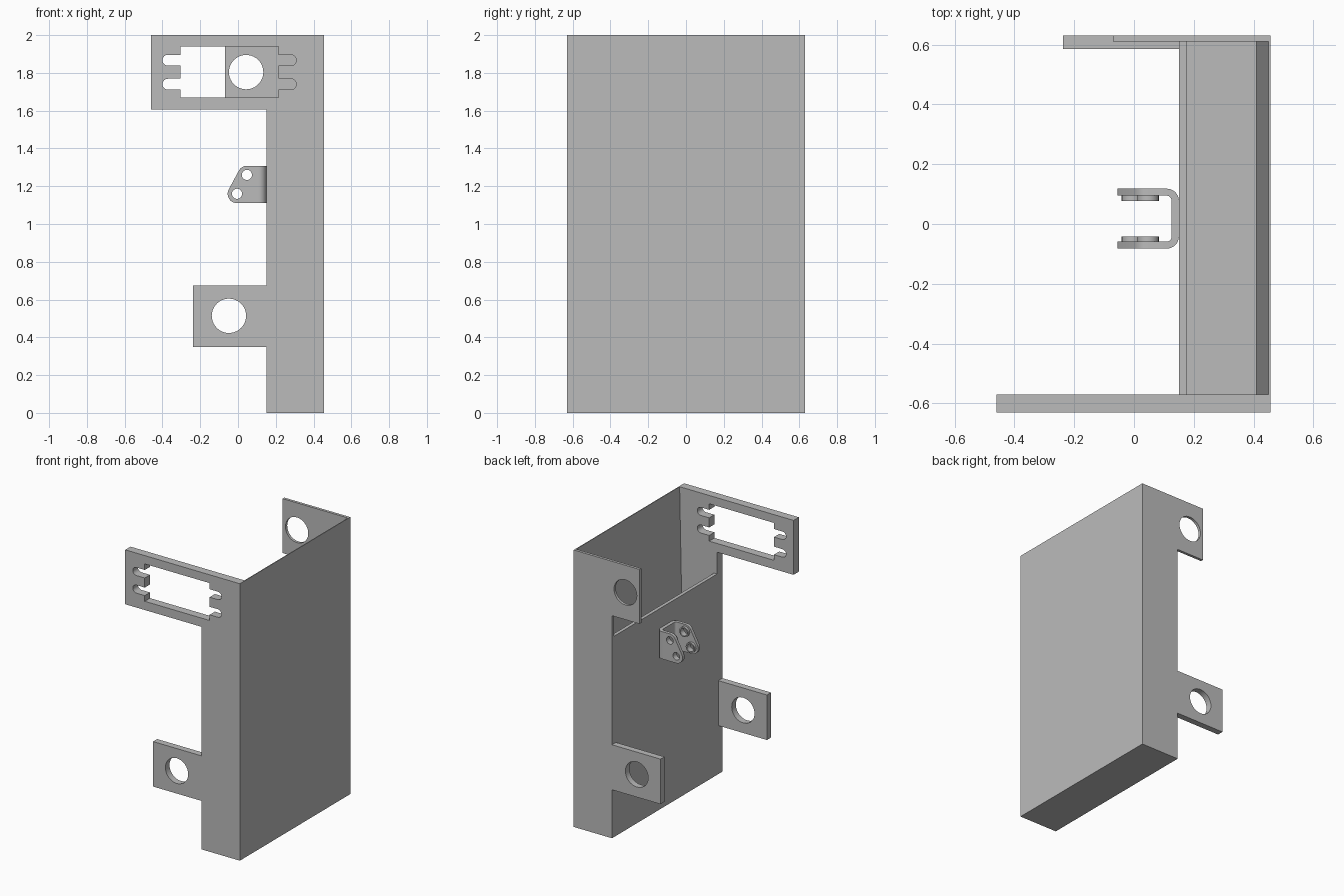
import bpy, bmesh
from math import sin, cos, pi, radians

cube = bpy.data.objects.get("Cube")
if cube:
    bpy.data.objects.remove(cube, do_unlink=True)

GREY = (0.5, 0.5, 0.5, 1)
grey = bpy.data.materials.new("plain grey")
grey.use_nodes = True
grey.diffuse_color = GREY
grey.node_tree.nodes["Principled BSDF"].inputs["Base Color"].default_value = GREY


def arc(cx, cy, r, start, end, steps=8):
    """Points along an arc, angles in degrees."""
    angles = [radians(start + (end - start) * i / steps) for i in range(steps + 1)]
    return [(cx + r * cos(a), cy + r * sin(a)) for a in angles]


def circle(cx, cy, r, n=40):
    return [(cx + r * cos(2 * pi * i / n), cy + r * sin(2 * pi * i / n)) for i in range(n)]


def rect(x0, x1, z0, z1):
    return [(x0, z0), (x1, z0), (x1, z1), (x0, z1)]


def extrude(name, loops, lo, hi, axis="y"):
    """Extrude an outline with holes between lo and hi along y or z."""
    curve = bpy.data.curves.new(name + "_outline", "CURVE")
    curve.dimensions = "2D"
    curve.fill_mode = "BOTH"
    curve.extrude = (hi - lo) / 2
    for loop in loops:
        spline = curve.splines.new("POLY")
        spline.points.add(len(loop) - 1)
        for point, (u, v) in zip(spline.points, loop):
            point.co = (u, v, 0, 1)
        spline.use_cyclic_u = True
    helper = bpy.data.objects.new(name + "_helper", curve)
    bpy.context.collection.objects.link(helper)
    bpy.context.view_layer.update()
    graph = bpy.context.evaluated_depsgraph_get()
    mesh = bpy.data.meshes.new_from_object(helper.evaluated_get(graph))
    bpy.data.objects.remove(helper, do_unlink=True)
    bpy.data.curves.remove(curve)

    bm = bmesh.new()
    bm.from_mesh(mesh)
    mid = (lo + hi) / 2
    for vert in bm.verts:
        u, v, w = vert.co
        vert.co = (u, w + mid, v) if axis == "y" else (u, v, w + mid)
    bmesh.ops.remove_doubles(bm, verts=bm.verts, dist=0.0001)
    bmesh.ops.recalc_face_normals(bm, faces=bm.faces)
    bm.to_mesh(mesh)
    bm.free()
    mesh.name = name
    mesh.materials.clear()
    mesh.materials.append(grey)
    obj = bpy.data.objects.new(name, mesh)
    bpy.context.collection.objects.link(obj)
    bpy.ops.object.select_all(action="DESELECT")
    obj.select_set(True)
    bpy.context.view_layer.objects.active = obj
    bpy.ops.object.shade_smooth_by_angle(angle=radians(30))
    return obj


LEFT, RIGHT = 0.15, 0.456      # side faces of the box
FRONT, BACK = -0.63, 0.63
TAB_Z = 1.607                  # underside of the upper tabs


def wall(tab_end):
    return [(LEFT, 0), (RIGHT, 0), (RIGHT, 2), (tab_end, 2), (tab_end, TAB_Z), (LEFT, TAB_Z)]


# Open-topped box: short inner panel, floor and tapered outer panel
extrude("box_channel", [[(LEFT, 0), (RIGHT, 0), (RIGHT, 2), (0.45, 2), (0.41, 0.05),
                         (0.175, 0.05), (0.175, 1.45), (LEFT, 1.45)]], -0.57, 0.61)

# Front wall with a slot that has two round-ended notches at each end
x0, x1, z0, z1, r = -0.304, 0.214, 1.67, 1.94, 0.029
notches = (1.74, 1.867)
slot = [(x0, z0), (x1, z0)]
for z in notches:
    slot += [(x1, z - r)] + arc(0.28, z, r, -90, 90) + [(x1, z + r)]
slot += [(x1, z1), (x0, z1)]
for z in reversed(notches):
    slot += [(x0, z + r)] + arc(-0.371, z, r, 90, 270) + [(x0, z - r)]
extrude("front_wall", [wall(-0.46), slot], FRONT, -0.57)

# Thin back wall with a round hole in its upper tab
extrude("back_wall", [wall(-0.07), circle(0.043, 1.804, 0.091)], 0.61, BACK)

# Lower mounting tabs
for name, lo, hi in (("front_lower_tab", FRONT, -0.583), ("back_lower_tab", 0.585, BACK)):
    extrude(name, [rect(-0.238, LEFT, 0.35, 0.675), circle(-0.048, 0.514, 0.091)], lo, hi)

# Clevis bracket: bent base, two arms and raised rings around the pin holes
MID, HALF, THICK, BEND = 0.018, 0.1, 0.023, 0.1
inner = HALF - THICK
base = [(BEND, MID - HALF)]
base += arc(LEFT - 0.04, MID - HALF + 0.04, 0.04, -90, 0)
base += arc(LEFT - 0.04, MID + HALF - 0.04, 0.04, 0, 90)
base += [(BEND, MID + HALF), (BEND, MID + inner)]
base += arc(0.108, MID + inner - 0.018, 0.018, 90, 0)
base += arc(0.108, MID - inner + 0.018, 0.018, 0, -90)
base += [(BEND, MID - inner)]
extrude("bracket_base", [base], 1.11, 1.308, "z")

pins = ((0.047, 1.26), (-0.005, 1.16))
arm = [(BEND, 1.11), (BEND, 1.308)]
arm += arc(0.047, 1.26, 0.048, 90, 153) + arc(-0.005, 1.16, 0.05, 153, 270)
for side, name in ((-1, "front"), (1, "back")):
    lo, hi = sorted((MID + side * inner, MID + side * HALF))
    extrude(name + "_bracket_arm", [arm] + [circle(*p, 0.027, 24) for p in pins], lo, hi)
    lo, hi = sorted((MID + side * inner, MID + side * (inner - 0.018)))
    for (px, pz), place in zip(pins, ("upper", "lower")):
        extrude(f"{name}_{place}_pin_ring",
                [circle(px, pz, 0.036, 24), circle(px, pz, 0.027, 24)], lo, hi)
